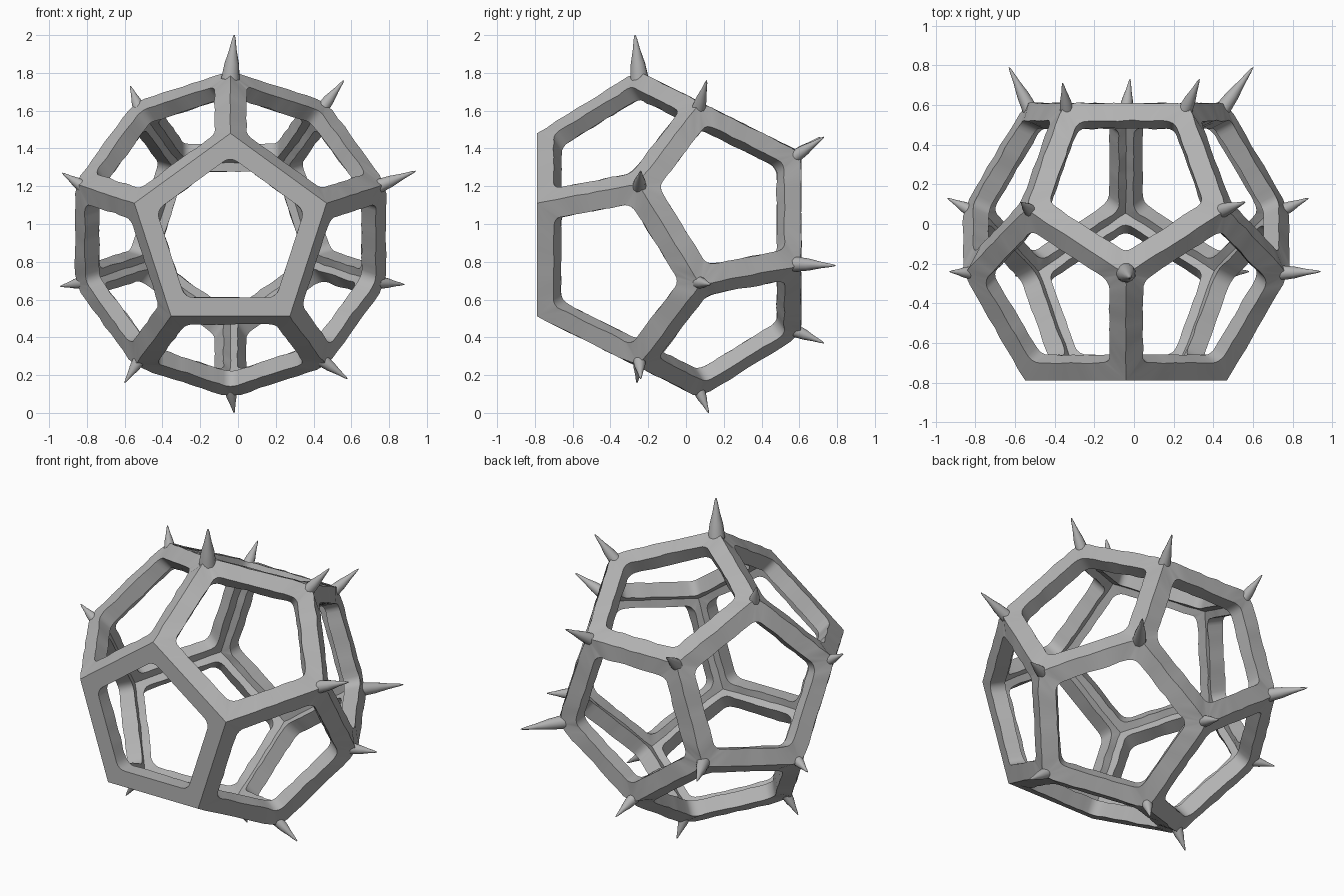
import bpy, bmesh, math
from mathutils import Vector, noise

if "Cube" in bpy.data.objects:
    bpy.data.objects.remove(bpy.data.objects["Cube"])

CENTRE = Vector((-0.04, -0.09, 0.945))
INRADIUS, DEPTH = 0.70, 0.09
HOLE, FILLET, ARC = 0.333, 0.06, 4      # hole inradius, corner radius, corner steps
PENT = 0.535                            # circumradius of one face
RING = PENT * 1.618

steel = bpy.data.materials.new("grey")
steel.diffuse_color = (0.45, 0.45, 0.45, 1)
steel.use_nodes = True
steel.node_tree.nodes["Principled BSDF"].inputs["Base Color"].default_value = steel.diffuse_color


def polar(radius, degrees, y):
    a = math.radians(degrees)
    return Vector((radius * math.cos(a), y, radius * math.sin(a)))


def make_object(name, bm, angle):
    bmesh.ops.recalc_face_normals(bm, faces=bm.faces)
    mesh = bpy.data.meshes.new(name)
    bm.to_mesh(mesh)
    bm.free()
    mesh.materials.append(steel)
    obj = bpy.data.objects.new(name, mesh)
    bpy.context.collection.objects.link(obj)
    bpy.ops.object.select_all(action='DESELECT')
    bpy.context.view_layer.objects.active = obj
    obj.select_set(True)
    bpy.ops.object.shade_smooth_by_angle(angle=math.radians(angle))
    return obj


# Corners of a dodecahedron in four rings, and its twelve face normals
front = [polar(PENT, 90 + 72 * k, -INRADIUS) for k in range(5)]
front_ring = [polar(RING, 90 + 72 * k, -0.165) for k in range(5)]
back_ring = [polar(RING, -90 + 72 * k, 0.165) for k in range(5)]
back = [polar(PENT, -90 + 72 * k, INRADIUS) for k in range(5)]
corners = front + front_ring + back_ring + back
normals = [Vector((0, -1, 0)), Vector((0, 1, 0))]
for k in range(5):
    normals.append(polar(0.8944, -90 + 72 * k, -0.4472))
    normals.append(polar(0.8944, 90 + 72 * k, 0.4472))

# Open frame: every face is a shell plate with a rounded pentagonal hole
bm = bmesh.new()
for n in normals:
    ring = sorted(corners, key=lambda v: -v.dot(n))[:5]
    u = (ring[0] - n * ring[0].dot(n)).normalized()
    w = n.cross(u)
    ring.sort(key=lambda v: math.atan2(v.dot(w), v.dot(u)) % (2 * math.pi - 0.01))
    layers = []
    for drop, scale in ((0, 1), (DEPTH, 1 - DEPTH / INRADIUS)):
        outer, loops = [], []
        for v in ring:
            outer.append(bm.verts.new(v * scale))
            base = math.atan2(v.dot(w), v.dot(u))
            mid = n * (INRADIUS - drop) + (HOLE - FILLET) / 0.809 * (u * math.cos(base) + w * math.sin(base))
            arc = []
            for j in range(ARC + 1):
                a = base + math.radians(-36 + 72 * j / ARC)
                arc.append(bm.verts.new(mid + FILLET * (u * math.cos(a) + w * math.sin(a))))
            loops.append(arc)
        for i in range(5):
            k = (i + 1) % 5
            bm.faces.new((outer[i], outer[k], loops[k][0], loops[i][-1]))
            for j in range(ARC):
                bm.faces.new((outer[i], loops[i][j + 1], loops[i][j]))
        layers.append([v for arc in loops for v in arc])
    top, low = layers
    for i in range(len(top)):
        k = (i + 1) % len(top)
        bm.faces.new((top[i], top[k], low[k], low[i]))
bmesh.ops.remove_doubles(bm, verts=bm.verts, dist=0.003)

# Slightly uneven, hand-worked bars; the front plate stays flat
long_edges = [e for e in bm.edges if e.calc_length() > 0.28]
bmesh.ops.subdivide_edges(bm, edges=long_edges, cuts=9, use_grid_fill=True)
for v in bm.verts:
    if v.co.y > -INRADIUS + 0.01:
        v.co += 0.006 * noise.noise_vector(v.co * 14)
    if v.co.length > 0.87 and v.co.y > -0.5:
        v.co *= 0.985
    v.co += CENTRE
make_object("frame", bm, 35)

# Spikes on every corner except those of the front plate
tips = [(-0.02, -0.27, 2.0), (-0.93, -0.24, 1.27), (-0.60, -0.26, 0.16),
        (0.58, -0.24, 0.18), (0.94, -0.24, 1.28),
        (-0.02, 0.12, 0.0), (0.88, 0.13, 0.68), (0.56, 0.11, 1.76),
        (-0.57, 0.11, 1.73), (-0.94, 0.13, 0.67),
        (-0.02, 0.73, 0.37), (0.60, 0.79, 0.78), (0.33, 0.73, 1.46),
        (-0.36, 0.71, 1.46), (-0.63, 0.79, 0.78)]
PROFILE = [(0, 1), (0.35, 0.78), (0.65, 0.42), (0.9, 0.2), (1, 0.07)]
SIDES = 12
for number, (corner, tip) in enumerate(zip(front_ring + back_ring + back, tips), 1):
    start, tip = CENTRE + corner * 0.95, Vector(tip)
    axis = tip - start
    width = 0.032 + 0.06 * max(0, axis.length - 0.12)
    if number == 1:
        width = 0.05
    turn = axis.to_track_quat('Z', 'Y')
    bm = bmesh.new()
    rows = []
    for t, r in PROFILE:
        rows.append([bm.verts.new(start + turn @ Vector((
            width * r * math.cos(math.tau * s / SIDES),
            width * r * math.sin(math.tau * s / SIDES), axis.length * t)))
            for s in range(SIDES)])
    for a, b in zip(rows, rows[1:]):
        for s in range(SIDES):
            k = (s + 1) % SIDES
            bm.faces.new((a[s], a[k], b[k], b[s]))
    bm.faces.new(rows[0])
    bm.faces.new(rows[-1])
    make_object(f"spike_{number:02d}", bm, 50)
